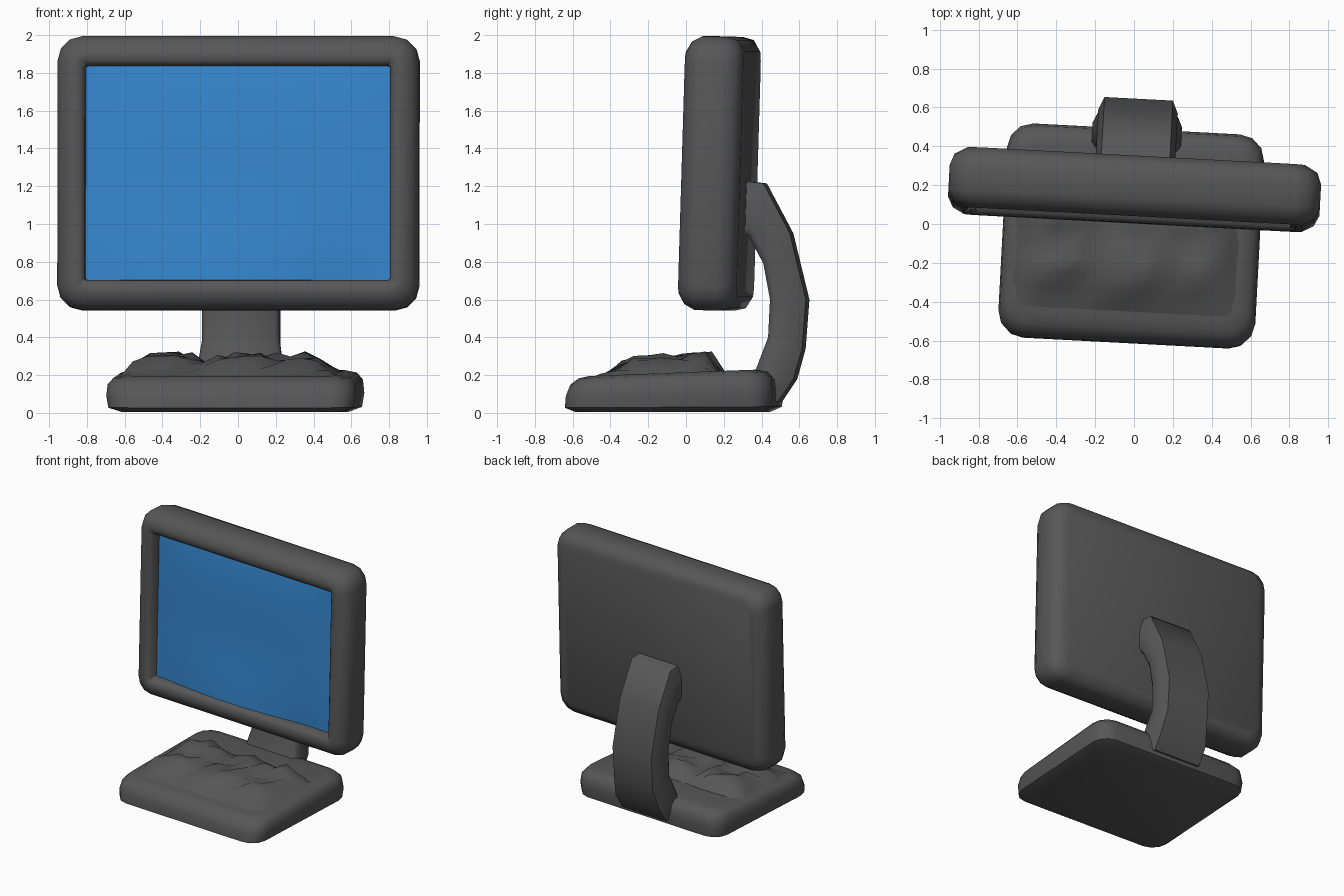
import bpy, bmesh, math, random
from mathutils import Vector

if "Cube" in bpy.data.objects:
    bpy.data.objects.remove(bpy.data.objects["Cube"])

random.seed(4)
YAW = -0.053


def material(name, rgb):
    m = bpy.data.materials.new(name)
    m.diffuse_color = (*rgb, 1)
    m.use_nodes = True
    m.node_tree.nodes["Principled BSDF"].inputs["Base Color"].default_value = m.diffuse_color
    return m


GREY = material("dark grey plastic", (0.095, 0.095, 0.095))
BLUE = material("screen blue", (0.035, 0.24, 0.62))


def finish(bm, name, mat, loc=(0, 0, 0), rot=(0, 0, 0), angle=50, closed=True):
    if closed:
        bmesh.ops.recalc_face_normals(bm, faces=bm.faces)
    me = bpy.data.meshes.new(name)
    bm.to_mesh(me)
    bm.free()
    me.materials.append(mat)
    ob = bpy.data.objects.new(name, me)
    bpy.context.collection.objects.link(ob)
    ob.location, ob.rotation_euler = loc, rot
    bpy.ops.object.select_all(action='DESELECT')
    ob.select_set(True)
    bpy.context.view_layer.objects.active = ob
    bpy.ops.object.shade_smooth_by_angle(angle=math.radians(angle))
    return ob


def rounded(hw, hh, r, seg=3):
    """Rounded rectangle outline."""
    pts = []
    for k, (sx, sy) in enumerate([(1, 1), (-1, 1), (-1, -1), (1, -1)]):
        for i in range(seg + 1):
            a = math.pi / 2 * (k + i / seg)
            pts.append((sx * (hw - r) + r * math.cos(a), sy * (hh - r) + r * math.sin(a)))
    return pts


def loft(bm, rings):
    """Skin equal-length rings and cap both ends."""
    rows = [[bm.verts.new(p) for p in ring] for ring in rings]
    n = len(rows[0])
    for a, b in zip(rows, rows[1:]):
        for i in range(n):
            j = (i + 1) % n
            bm.faces.new((a[i], a[j], b[j], b[i]))
    bm.faces.new(rows[0])
    bm.faces.new(rows[-1])


# Monitor housing: recess floor, inner wall, bezel, side, back (half width, half height, radius, depth)
HOUSING = [(0.805, 0.565, 0.012, 0.10), (0.81, 0.57, 0.012, 0.02), (0.835, 0.595, 0.02, 0.0),
           (0.87, 0.64, 0.08, -0.003), (0.93, 0.695, 0.11, 0.03), (0.957, 0.725, 0.13, 0.085),
           (0.957, 0.725, 0.13, 0.21), (0.935, 0.71, 0.12, 0.27), (0.87, 0.65, 0.1, 0.308)]
MON_LOC, MON_ROT = (-0.005, 0.025, 1.272), (-0.03, 0, YAW)
bm = bmesh.new()
loft(bm, [[(x, d, z) for x, z in rounded(hw, hh, r)] for hw, hh, r, d in HOUSING])
finish(bm, "monitor_housing", GREY, MON_LOC, MON_ROT)

# Screen: sheet set in the recess, cushioned and swelling forward at the bottom middle
bm = bmesh.new()
bmesh.ops.create_grid(bm, x_segments=16, y_segments=12, size=1)
for v in bm.verts:
    u, w = v.co.x, v.co.y
    cushion = 0.02 * (1 - u ** 4) * (1 - w ** 4)
    swell = 0.04 * max(0, 1 - (u + 0.15) ** 2 * 1.8) * max(0, -w) ** 2
    v.co = (0.809 * u, 0.08 - cushion - swell, 0.569 * w)
finish(bm, "screen", BLUE, MON_LOC, MON_ROT, closed=False)

# Base: lofted slab with a sloping front and rising top
BASE = [(0.58, 0.49, 0.09, 0.005), (0.65, 0.55, 0.12, 0.03), (0.662, 0.56, 0.13, 0.10),
        (0.655, 0.55, 0.13, 0.165), (0.625, 0.515, 0.12, 0.20), (0.57, 0.46, 0.1, 0.212)]
FRONT_SLOPE = 0.045
bm = bmesh.new()
rings = []
for hw, hh, r, z in BASE:
    t = z / 0.212
    rings.append([(x, y + (FRONT_SLOPE * t if y < 0 else 0), z + 0.018 * t * y / 0.5)
                  for x, y in rounded(hw, hh, r)])
loft(bm, rings)
finish(bm, "base", GREY, (-0.015, -0.07, 0), (0, 0, YAW))

# Keyboard: low mound rising out of the base, with rows of uneven key bumps
bm = bmesh.new()
bmesh.ops.create_grid(bm, x_segments=16, y_segments=9, size=1)
for v in bm.verts:
    u, w = v.co.x, v.co.y
    side = min((1 - abs(u)) * 5, 1)
    edge = min(side, (1 + w) * 1.6, (1 - w) * 6, 1)
    bump = random.uniform(-0.025, 0.04) if edge > 0.6 else 0
    v.co = (0.595 * u, 0.35 * w, 0.19 + 0.015 * w + 0.085 * edge + bump)
finish(bm, "keyboard", GREY, (-0.03, -0.15, 0), (0, 0, YAW), 60, closed=False)

# Support arm: curved strap, each station gives (inner y, z) and (outer y, z)
ARM = [((0.28, 0.97), (0.28, 1.23)), ((0.34, 0.94), (0.42, 1.215)), ((0.42, 0.79), (0.56, 0.95)),
       ((0.455, 0.60), (0.645, 0.60)), ((0.445, 0.40), (0.625, 0.34)),
       ((0.385, 0.24), (0.58, 0.18)), ((0.34, 0.08), (0.50, 0.06))]
bm = bmesh.new()
rings = []
for i, (inn, out) in enumerate(ARM):
    w = 0.205 if i < 5 else 0.23
    inn, out = Vector((0, *inn)), Vector((0, *out))
    ring = []
    for sx, t in [(-0.9, 0), (0.9, 0), (1, 0.15), (1, 0.65), (0.86, 1), (-0.86, 1), (-1, 0.65), (-1, 0.15)]:
        p = inn.lerp(out, t)
        p.x = sx * w
        ring.append(p)
    rings.append(ring)
loft(bm, rings)
finish(bm, "support_arm", GREY, (-0.01, 0, 0), (0, 0, YAW), 60)
